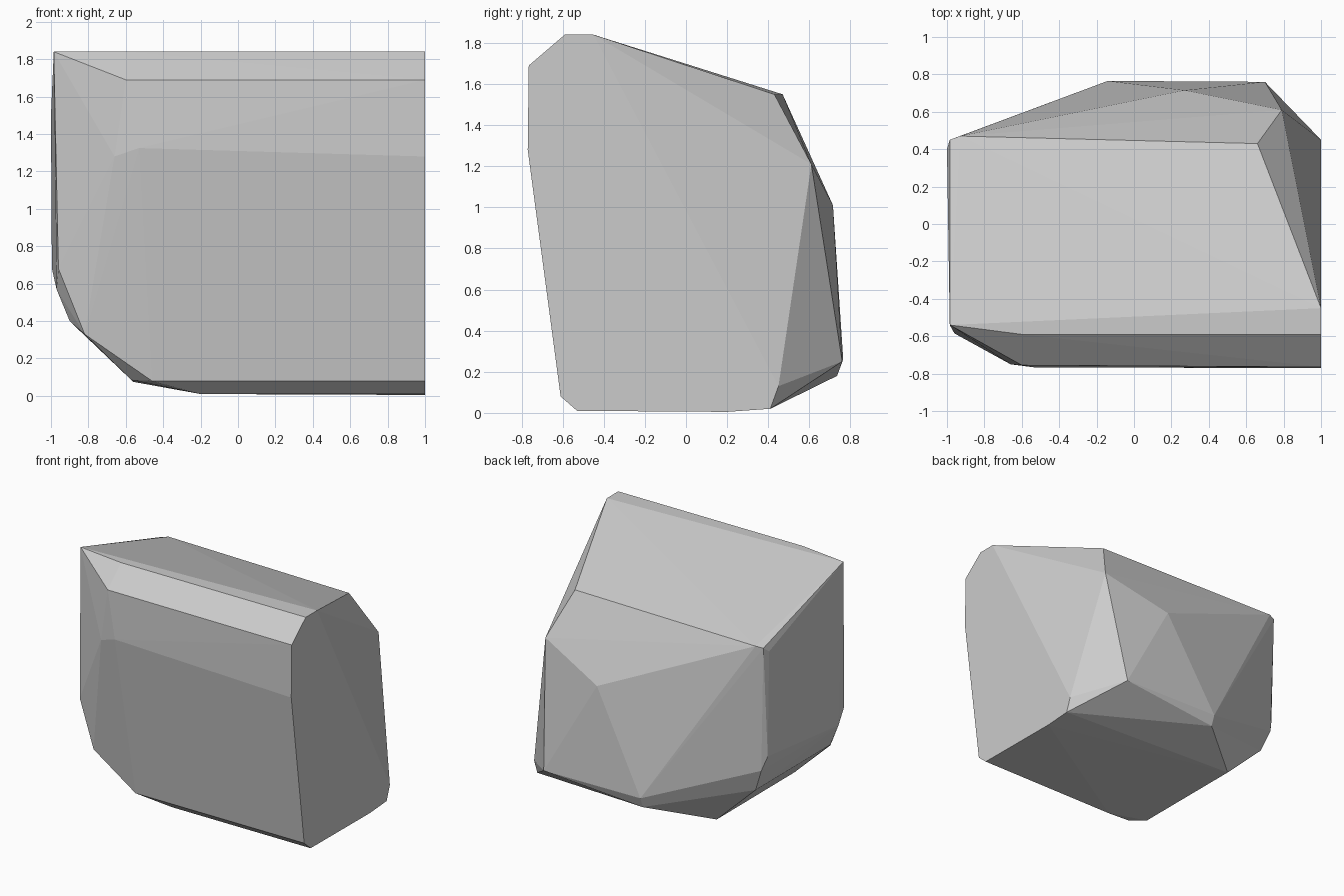
import bpy, bmesh

# Corner points of the chipped boulder, grouped by side
flat_right = [(1, y, z) for y, z in [
    (-0.765, 1.69), (-0.77, 1.28), (-0.61, 0.08), (-0.53, 0.01),
    (0.2, 0.005), (0.41, 0.02), (0.45, 0.13), (-0.45, 1.84), (-0.59, 1.84)]]
front = [(-0.60, -0.755, 1.69), (-0.53, -0.767, 1.325), (-0.66, -0.75, 1.28),
         (-0.96, -0.585, 0.68), (-0.82, -0.615, 0.33), (-0.46, -0.61, 0.08)]
top = [(-0.985, -0.54, 1.84), (-0.60, -0.59, 1.84),
       (0.66, 0.43, 1.55), (-0.93, 0.47, 1.55)]
back = [(0.79, 0.61, 1.21), (0.80, 0.57, 1.17), (0.27, 0.715, 1.01),
        (0.70, 0.76, 0.25), (-0.14, 0.765, 0.26), (-0.14, 0.735, 0.18)]
left = [(-0.985, 0.45, 1.54), (-1, 0.40, 1.50), (-0.995, 0.41, 0.68),
        (-0.96, 0.44, 0.57), (-0.89, 0.41, 0.39), (-0.97, -0.50, 0.57),
        (-0.90, -0.50, 0.40)]
bottom = [(-0.57, -0.53, 0.085), (-0.20, -0.53, 0.01), (-0.56, 0.42, 0.075)]

# Wrap the corners in a convex faceted shell
bm = bmesh.new()
for p in flat_right + front + top + back + left + bottom:
    bm.verts.new(p)
hull = bmesh.ops.convex_hull(bm, input=bm.verts[:])
loose = {g for g in hull["geom_interior"] + hull["geom_unused"]
         if isinstance(g, bmesh.types.BMVert)}
bmesh.ops.delete(bm, geom=list(loose), context='VERTS')
bmesh.ops.dissolve_limit(bm, angle_limit=0.01, verts=bm.verts[:], edges=bm.edges[:])
bmesh.ops.recalc_face_normals(bm, faces=bm.faces[:])

mesh = bpy.data.meshes.new("boulder")
bm.to_mesh(mesh)
bm.free()
boulder = bpy.data.objects.new("boulder", mesh)
bpy.context.collection.objects.link(boulder)

# Plain stone colour
stone = bpy.data.materials.new("stone_grey")
stone.diffuse_color = (0.6, 0.6, 0.6, 1)
mesh.materials.append(stone)
